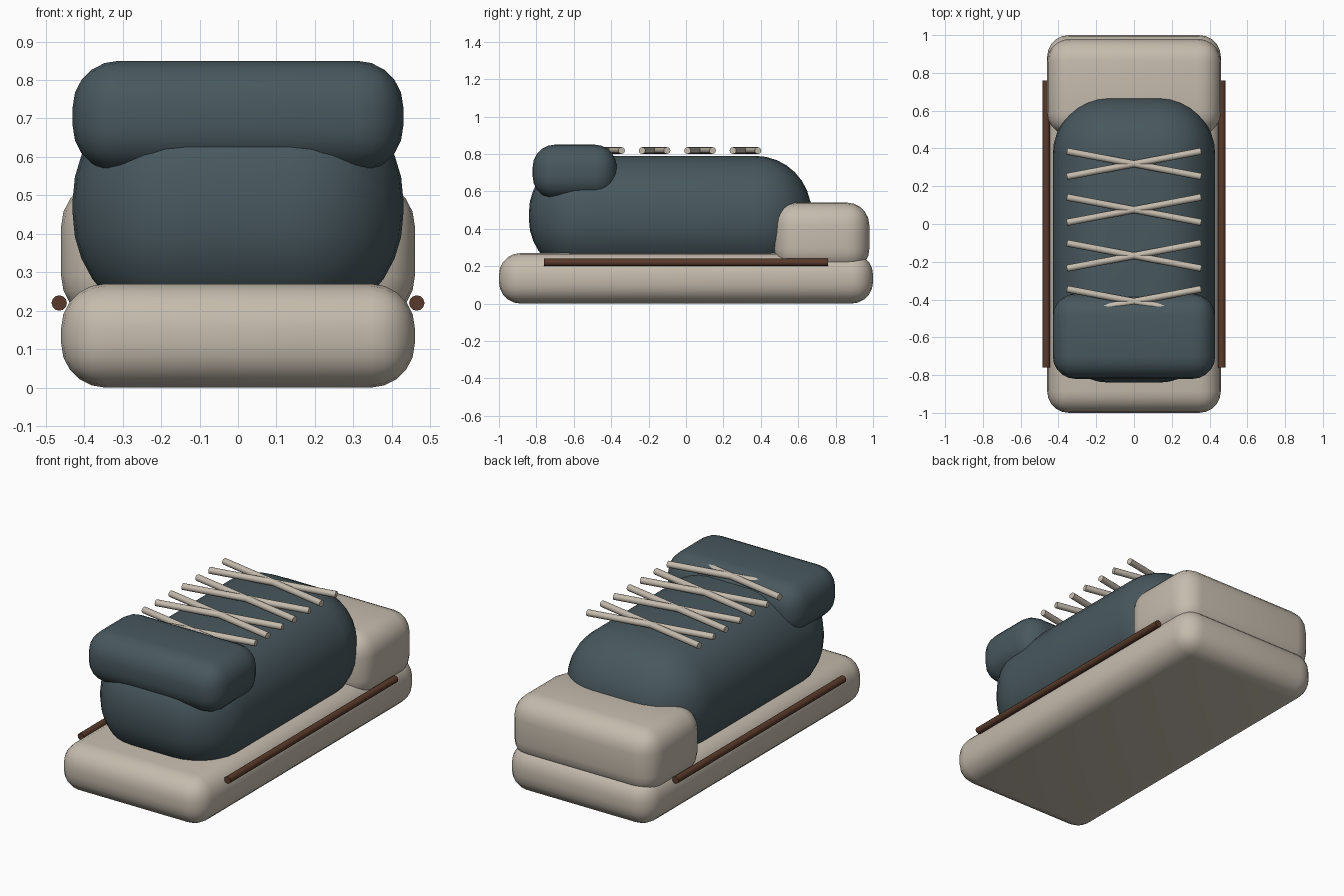
import bpy
import math
from mathutils import Vector

old = bpy.data.objects.get("Cube")
if old:
    bpy.data.objects.remove(old, do_unlink=True)


def material(name, rgb):
    mat = bpy.data.materials.new(name)
    mat.use_nodes = True
    mat.diffuse_color = (*rgb, 1)
    mat.node_tree.nodes["Principled BSDF"].inputs["Base Color"].default_value = (*rgb, 1)
    return mat


cream = material("warm cream rubber", (0.56, 0.50, 0.42))
slate = material("slate fabric", (0.065, 0.098, 0.112))
brown = material("brown trim", (0.10, 0.042, 0.024))


def finish(obj, name, mat):
    obj.name = name
    obj.data.materials.append(mat)
    bpy.ops.object.shade_smooth_by_angle(angle=math.radians(40))


def rounded_box(name, low, high, radius, mat, segments=5):
    low, high = Vector(low), Vector(high)
    bpy.ops.mesh.primitive_cube_add(size=1, location=(low + high) / 2)
    obj = bpy.context.object
    obj.scale = high - low
    bpy.ops.object.transform_apply(location=False, rotation=False, scale=True)
    bevel = obj.modifiers.new("soft edges", 'BEVEL')
    bevel.width = radius
    bevel.segments = segments
    bpy.ops.object.modifier_apply(modifier=bevel.name)
    finish(obj, name, mat)


def rod(name, start, end, radius, mat):
    start, end = Vector(start), Vector(end)
    axis = end - start
    bpy.ops.mesh.primitive_cylinder_add(
        vertices=12, radius=radius, depth=axis.length, location=(start + end) / 2,
        rotation=axis.to_track_quat('Z', 'Y').to_euler())
    finish(bpy.context.object, name, mat)


# Padded shoe body
rounded_box("sole", (-0.46, -1, 0), (0.46, 1, 0.27), 0.115, cream)
rounded_box("upper", (-0.43, -0.84, 0.15), (0.43, 0.67, 0.79), 0.30, slate, 8)
rounded_box("ankle_collar", (-0.43, -0.82, 0.56), (0.43, -0.37, 0.85), 0.12, slate)
rounded_box("toe_cap", (-0.46, 0.47, 0.17), (0.46, 0.98, 0.54), 0.12, cream)

# Trim rods along both edges of the sole
for side, sign in (("left", 1), ("right", -1)):
    rod(f"{side}_sole_trim", (sign * 0.465, -0.76, 0.22), (sign * 0.465, 0.76, 0.22), 0.02, brown)

# Crossed laces
for i in range(4):
    y = 0.318 - 0.243 * i
    for side, sign in (("left", 1), ("right", -1)):
        rod(f"{side}_lace_{i + 1}", (-0.355 * sign, y - 0.067, 0.818),
            (0.355 * sign, y + 0.067, 0.818), 0.018, cream)
